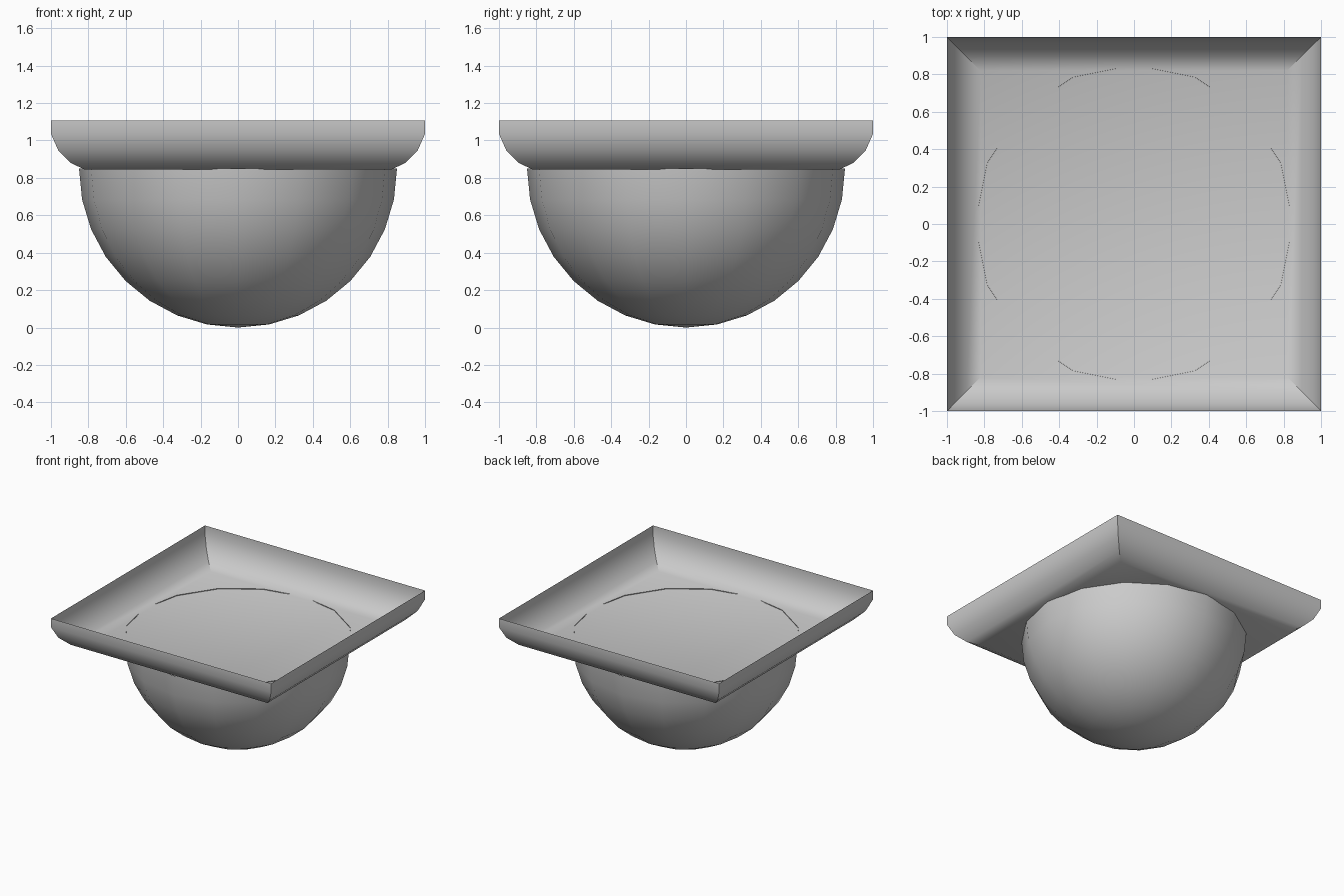
import bpy, bmesh

if "Cube" in bpy.data.objects:
    bpy.data.objects.remove(bpy.data.objects["Cube"])


def make_object(name, bm):
    bmesh.ops.recalc_face_normals(bm, faces=bm.faces)
    mesh = bpy.data.meshes.new(name)
    bm.to_mesh(mesh)
    bm.free()
    obj = bpy.data.objects.new(name, mesh)
    bpy.context.collection.objects.link(obj)
    bpy.ops.object.select_all(action='DESELECT')
    obj.select_set(True)
    bpy.context.view_layer.objects.active = obj
    bpy.ops.object.shade_smooth_by_angle(angle=0.55)
    return obj


# Square tray: thin sheet with curved, mitred walls (half width, height)
profile = [(0.82, 0.845), (0.895, 0.88), (0.96, 0.945), (1.0, 1.035), (1.0, 1.108)]
corners = [(-1, -1), (1, -1), (1, 1), (-1, 1)]
bm = bmesh.new()
rings = [[bm.verts.new((sx * w, sy * w, z)) for sx, sy in corners] for w, z in profile]
bm.faces.new(rings[0])
for low, high in zip(rings, rings[1:]):
    for i in range(4):
        j = (i + 1) % 4
        bm.faces.new((low[i], low[j], high[j], high[i]))
make_object("tray", bm)

# Open half-sphere bowl beneath, its rim just breaking through the tray floor
R = 0.85
bm = bmesh.new()
bmesh.ops.create_uvsphere(bm, u_segments=16, v_segments=16, radius=R)
bmesh.ops.delete(bm, geom=[v for v in bm.verts if v.co.z > 0.01], context='VERTS')
bmesh.ops.translate(bm, verts=bm.verts, vec=(0, 0, R))
make_object("bowl", bm)
